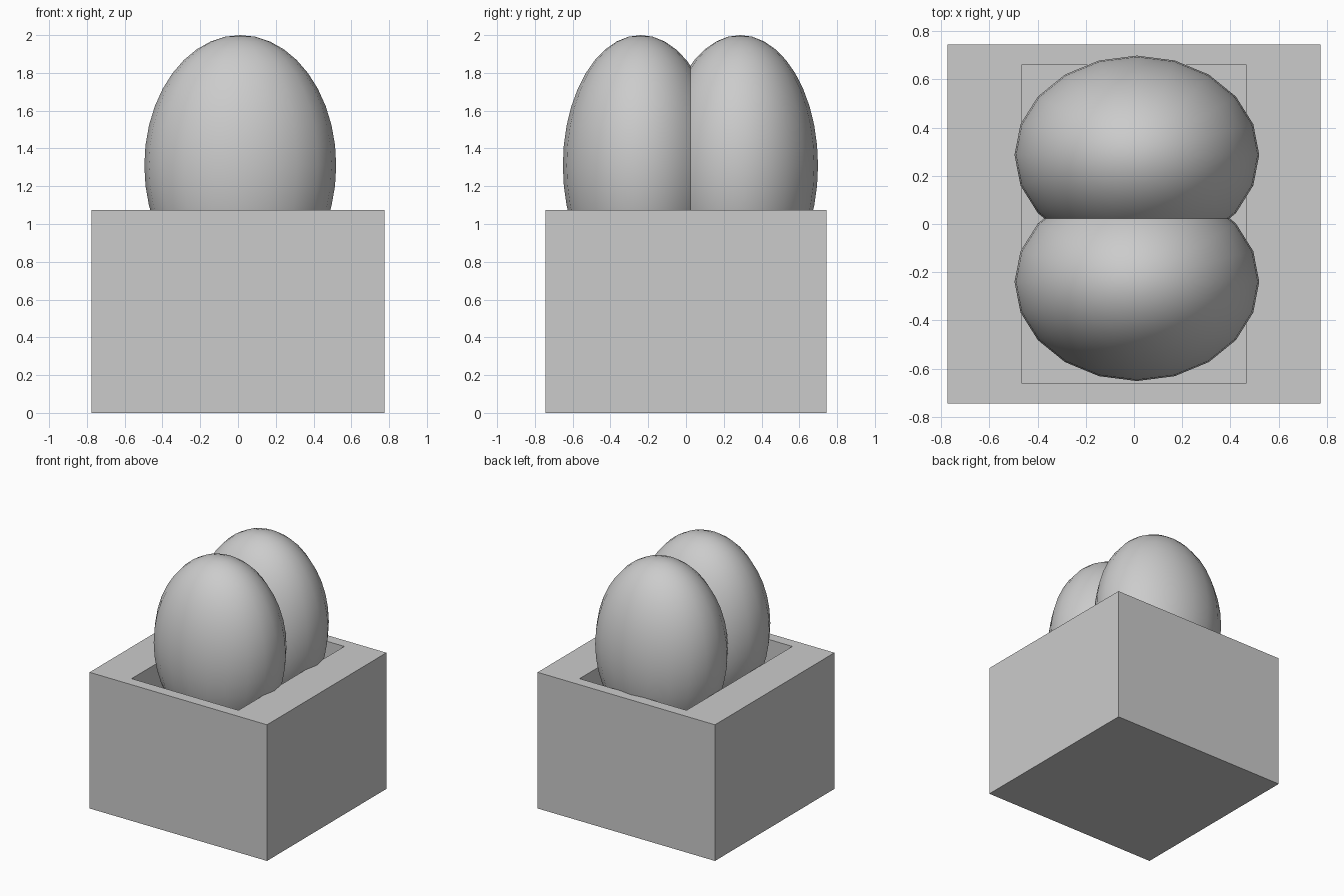
import bpy, bmesh
from mathutils import Matrix, Vector

if "Cube" in bpy.data.objects:
    bpy.data.objects.remove(bpy.data.objects["Cube"])


def add_object(name, bm):
    mesh = bpy.data.meshes.new(name)
    bm.to_mesh(mesh)
    bm.free()
    obj = bpy.data.objects.new(name, mesh)
    bpy.context.collection.objects.link(obj)
    return obj


# Open box: a block whose top face is inset and pushed down
HX, HY, TOP = 0.775, 0.745, 1.075
POCKET_X, POCKET_Y, FLOOR = 0.467, 0.66, 0.6
bm = bmesh.new()
bmesh.ops.create_cube(bm, size=1, matrix=Matrix.Translation((0, 0, TOP / 2))
                      @ Matrix.Diagonal((2 * HX, 2 * HY, TOP, 1)))
bm.normal_update()
lid = max(bm.faces, key=lambda f: f.calc_center_median().z)
bmesh.ops.inset_region(bm, faces=[lid], thickness=0.05)
for v in lid.verts:
    v.co.x = POCKET_X if v.co.x > 0 else -POCKET_X
    v.co.y = POCKET_Y if v.co.y > 0 else -POCKET_Y
    v.co.z = TOP
walls = bmesh.ops.extrude_discrete_faces(bm, faces=[lid])["faces"]
bmesh.ops.translate(bm, verts=walls[0].verts, vec=Vector((0, 0, FLOOR - TOP)))
bmesh.ops.recalc_face_normals(bm, faces=bm.faces)
add_object("open_box", bm)

# Two upright, smooth ellipsoids overlapping each other in the pocket
for name, y in (("front_egg", -0.24), ("back_egg", 0.287)):
    bm = bmesh.new()
    bmesh.ops.create_uvsphere(bm, u_segments=20, v_segments=20, radius=1,
                              matrix=Matrix.Translation((0.012, y, 1.31))
                              @ Matrix.Diagonal((0.508, 0.412, 0.69, 1)))
    for f in bm.faces:
        f.smooth = True
    add_object(name, bm)
